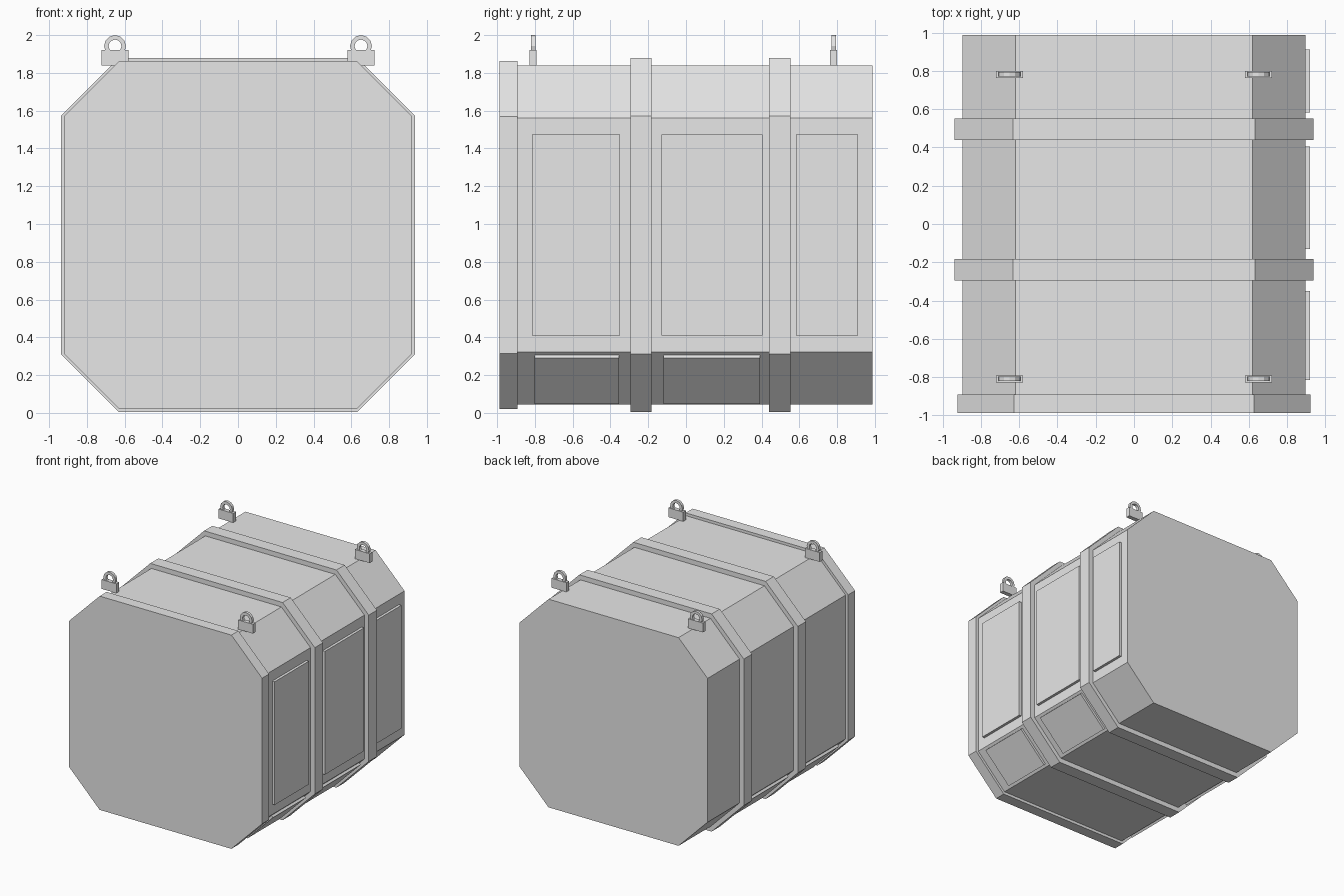
import bpy, bmesh, math
from mathutils import Matrix, Vector

cube = bpy.data.objects.get("Cube")
if cube:
    bpy.data.objects.remove(cube, do_unlink=True)

MID = 0.942   # height of the container's centre line

grey = bpy.data.materials.new("light_grey")
grey.use_nodes = True
grey.diffuse_color = (0.8, 0.8, 0.8, 1)
grey.node_tree.nodes["Principled BSDF"].inputs["Base Color"].default_value = (0.8, 0.8, 0.8, 1)


def finish(name, bm):
    bmesh.ops.recalc_face_normals(bm, faces=bm.faces)
    mesh = bpy.data.meshes.new(name)
    bm.to_mesh(mesh)
    bm.free()
    mesh.materials.append(grey)
    obj = bpy.data.objects.new(name, mesh)
    bpy.context.collection.objects.link(obj)
    return obj


def octagon_prism(name, half, corner, y0, y1):
    """Square section with cut corners, extruded along y."""
    bm = bmesh.new()
    quarter = [(half, -corner), (half, corner)]
    pts = []
    for k in range(4):
        c, s = round(math.cos(k * math.pi / 2)), round(math.sin(k * math.pi / 2))
        pts += [(x * c - z * s, x * s + z * c) for x, z in quarter]
    face = bm.faces.new([bm.verts.new((x, y0, MID + z)) for x, z in pts])
    ext = bmesh.ops.extrude_face_region(bm, geom=[face])
    verts = [v for v in ext["geom"] if isinstance(v, bmesh.types.BMVert)]
    bmesh.ops.translate(bm, verts=verts, vec=(0, y1 - y0, 0))
    return finish(name, bm)


def box(name, centre, size, tilt=0.0):
    """Box of the given size, tilted about the y axis."""
    bm = bmesh.new()
    matrix = (Matrix.Translation(centre) @ Matrix.Rotation(tilt, 4, 'Y')
              @ Matrix.Diagonal((*size, 1)))
    bmesh.ops.create_cube(bm, size=1, matrix=matrix)
    return finish(name, bm)


def ring(name, centre, outer, inner, depth, sides=12):
    """Flat upright ring facing y."""
    bm = bmesh.new()
    loops = []
    for r, y in ((outer, -1), (outer, 1), (inner, 1), (inner, -1)):
        loops.append([bm.verts.new(Vector(centre) + Vector((
            r * math.sin(math.tau * i / sides), y * depth / 2,
            r * math.cos(math.tau * i / sides)))) for i in range(sides)])
    for k in range(4):
        a, b = loops[k], loops[(k + 1) % 4]
        for i in range(sides):
            j = (i + 1) % sides
            bm.faces.new((a[i], a[j], b[j], b[i]))
    return finish(name, bm)


# Container body, front frame and the two raised bands
octagon_prism("container_body", 0.897, 0.62, -0.98, 0.987)
octagon_prism("front_frame", 0.921, 0.628, -0.987, -0.892)
octagon_prism("front_band", 0.938, 0.631, -0.294, -0.183)
octagon_prism("rear_band", 0.938, 0.631, 0.44, 0.552)

# Raised wall panels on the left side
for label, y0, y1 in (("front", -0.814, -0.349), ("middle", -0.13, 0.405), ("rear", 0.582, 0.911)):
    box(label + "_wall_panel", (0.9, (y0 + y1) / 2, MID), (0.04, y1 - y0, 1.062))

# Raised panels on both lower slopes
slope = (0.897 + 0.62) / 2
for side, sx in (("left", 1), ("right", -1)):
    for label, y0, y1 in (("front", -0.803, -0.356), ("middle", -0.118, 0.393)):
        box(f"{side}_{label}_slope_panel",
            (sx * slope, (y0 + y1) / 2, MID - slope),
            (0.042, y1 - y0, 0.345), sx * math.radians(45))

# Lifting lugs: a block with an upright ring at each top corner
for side, x in (("left", 0.651), ("right", -0.651)):
    for end, y in (("front", -0.809), ("rear", 0.782)):
        box(f"{side}_{end}_lug_block", (x, y, 1.88), (0.141, 0.037, 0.08))
        ring(f"{side}_{end}_lug_ring", (x, y, 1.942), 0.058, 0.034, 0.024)
